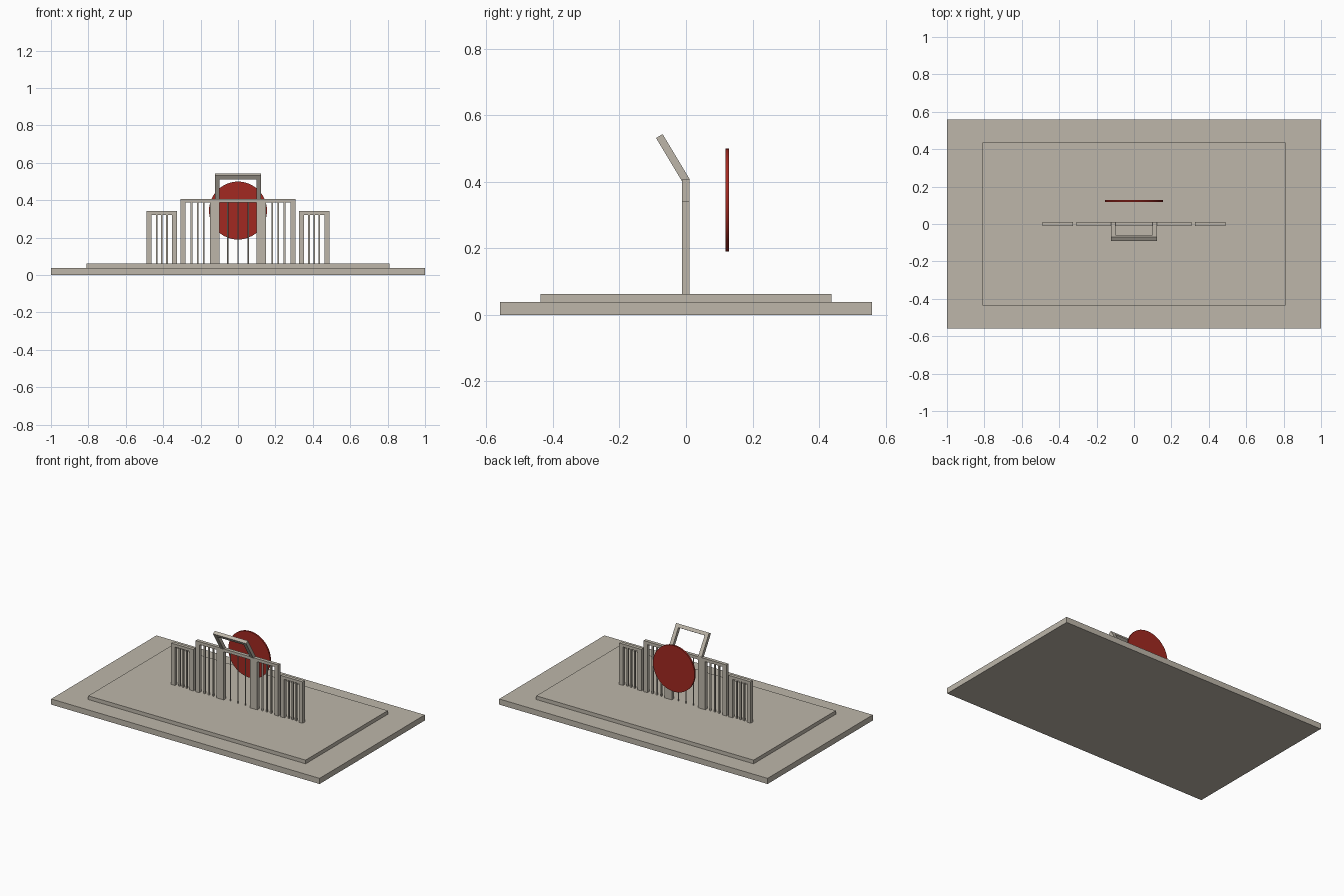
import bpy
import math
from mathutils import Matrix, Vector

cube = bpy.data.objects.get("Cube")
if cube:
    bpy.data.objects.remove(cube, do_unlink=True)


def material(name, rgb):
    m = bpy.data.materials.new(name)
    m.use_nodes = True
    m.diffuse_color = (*rgb, 1)
    m.node_tree.nodes["Principled BSDF"].inputs["Base Color"].default_value = (*rgb, 1)
    return m


STONE = material("warm grey stone", (0.51, 0.47, 0.40))
RED = material("deep red", (0.36, 0.022, 0.015))


def box(name, x, y, z, rot=None):
    """Box from (min, max) ranges, optionally transformed by a matrix."""
    bpy.ops.mesh.primitive_cube_add(size=1)
    o = bpy.context.object
    o.name = name
    size = Vector([r[1] - r[0] for r in (x, y, z)])
    mid = Vector([(r[0] + r[1]) / 2 for r in (x, y, z)])
    o.data.transform(Matrix.Translation(mid) @ Matrix.Diagonal((*size, 1)))
    if rot:
        o.data.transform(rot)
    o.data.materials.append(STONE)
    return o


def rod(name, x, r, z0, z1):
    bpy.ops.mesh.primitive_cylinder_add(vertices=12, radius=r, depth=z1 - z0,
                                        location=(x, 0, (z0 + z1) / 2))
    o = bpy.context.object
    o.name = name
    o.data.materials.append(STONE)
    bpy.ops.object.shade_smooth_by_angle()


FLOOR = 0.063
DEPTH = (-0.012, 0.011)

# Stepped base
box("base_slab", (-1, 1), (-0.56, 0.56), (0, 0.038))
box("upper_step", (-0.81, 0.81), (-0.437, 0.437), (0.038, FLOOR))


def gate(name, x0, x1, top, post, bars):
    """Two posts, a lintel and evenly spaced slim bars."""
    under = top - 0.02
    box(name + "_post_a", (x0, x0 + post), DEPTH, (FLOOR, under))
    box(name + "_post_b", (x1 - post, x1), DEPTH, (FLOOR, under))
    box(name + "_lintel", (x0, x1), DEPTH, (under, top))
    a, b = x0 + post, x1 - post
    for i in range(bars):
        x = a + (b - a) * (i + 1) / (bars + 1)
        box(f"{name}_bar_{i}", (x - 0.005, x + 0.005), (-0.005, 0.005), (FLOOR, under))


# Side frames, low outside and taller inside
for side, s in (("left", 1), ("right", -1)):
    for label, a, b, top in (("outer", 0.325, 0.49, 0.342), ("inner", 0.123, 0.308, 0.407)):
        x0, x1 = sorted((s * a, s * b))
        gate(f"{side}_{label}_frame", x0, x1, top, 0.028, 3)

# Central frame with its leaning top
W, T = 0.123, 0.025
lean = Matrix.Translation((0, 0, 0.405)) @ Matrix.Rotation(math.radians(31), 4, "X")
for side, s in (("left", 1), ("right", -1)):
    xr = sorted((s * (W - T), s * W))
    box(side + "_central_post", xr, DEPTH, (FLOOR, 0.41))
    box(side + "_leaning_arm", xr, DEPTH, (-0.004, 0.155), lean)
box("leaning_crossbar", (T - W, W - T), DEPTH, (0.132, 0.155), lean)
box("central_lintel", (T - W, W - T), DEPTH, (0.387, 0.407))
for i in (-1, 0, 1):
    rod(f"central_rod_{i + 1}", i * 0.056, 0.004, FLOOR, 0.387)

# Red sun disc behind the frames
bpy.ops.mesh.primitive_cylinder_add(vertices=48, radius=0.155, depth=0.011,
                                    location=(0, 0.124, 0.345),
                                    rotation=(math.pi / 2, 0, 0))
disc = bpy.context.object
disc.name = "red_disc"
disc.data.materials.append(RED)
bpy.ops.object.shade_smooth_by_angle()
